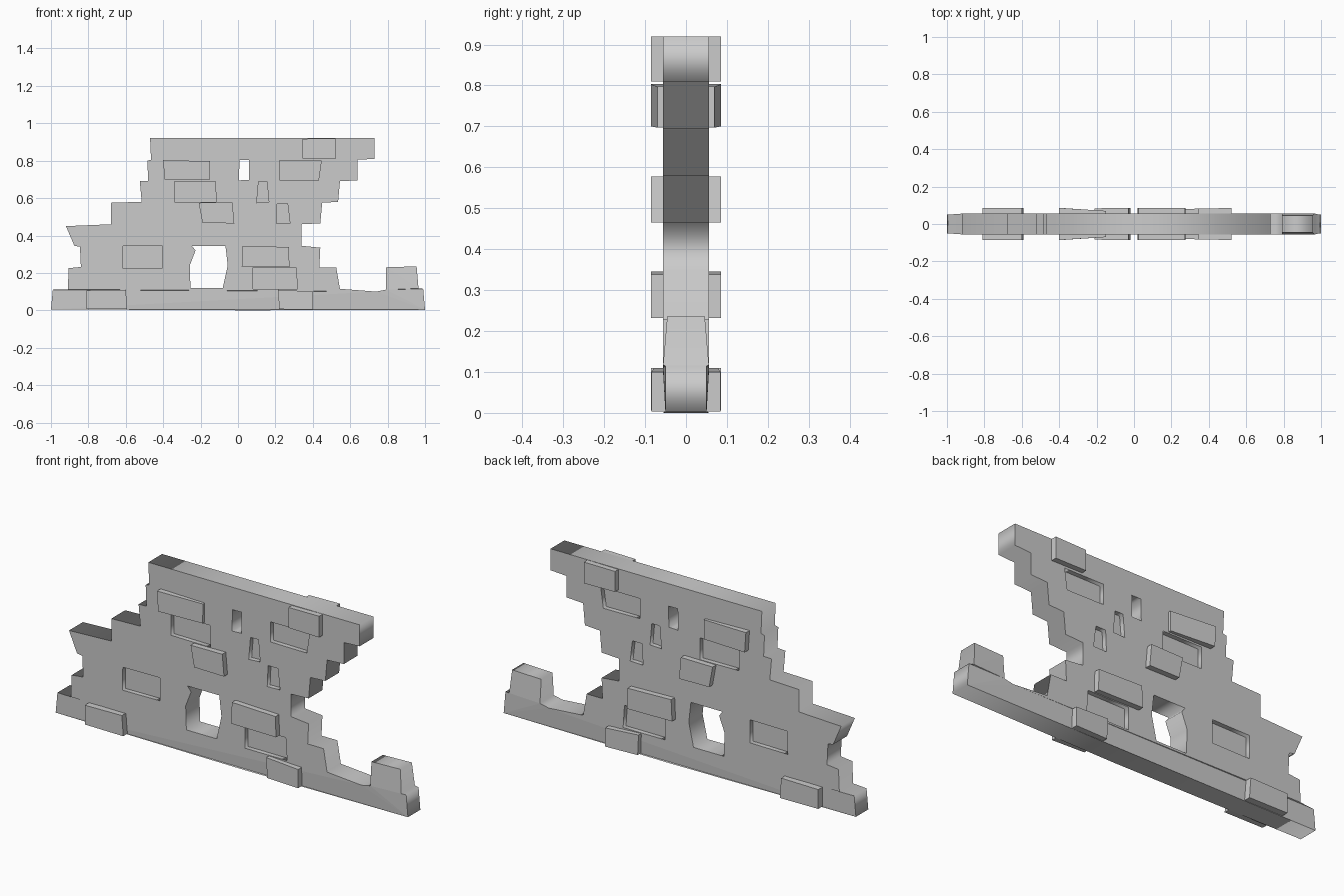
import bpy, bmesh

if "Cube" in bpy.data.objects:
    bpy.data.objects.remove(bpy.data.objects["Cube"])

HALF = 0.056      # half thickness of the wall

# Stepped silhouette (x, z), clockwise from the lower left
outline = [(-1, .005), (-.99, .11), (-.91, .112), (-.905, .225), (-.84, .232), (-.845, .34),
           (-.875, .345), (-.92, .45), (-.68, .46), (-.68, .575), (-.515, .58), (-.525, .69),
           (-.48, .692), (-.485, .80), (-.465, .805), (-.47, .92), (.73, .92), (.73, .81),
           (.64, .805), (.64, .695), (.545, .69), (.535, .58), (.45, .575), (.44, .465),
           (.34, .46), (.34, .345), (.44, .335), (.435, .23), (.525, .23), (.545, .115),
           (.74, .10), (.79, .11), (.79, .23), (.955, .235), (.965, .117), (.99, .115),
           (1, .003), (.06, 0)]

# Openings right through the wall
window = [(-.254, .118), (-.258, .24), (-.227, .32), (-.247, .345),
          (-.067, .345), (-.055, .24), (-.082, .118)]
slot = [(.005, .695), (.008, .805), (.06, .805), (.058, .697)]

# Sunken stones (both faces): quad corners lower left, upper left, upper right, lower right
sunken = [
    [(-.34, .58), (-.34, .69), (-.12, .69), (-.118, .578)],
    [(-.617, .225), (-.615, .343), (-.403, .345), (-.403, .227)],
    [(.08, .113), (.08, .229), (.31, .229), (.318, .113)],
    [(.223, .697), (.223, .80), (.445, .80), (.43, .695)],
    [(.10, .575), (.11, .69), (.155, .69), (.165, .578)],
    [(.205, .463), (.21, .572), (.265, .572), (.278, .465)],
]

# Proud stones (both faces): quad, depth at left end, depth at right end
proud = [
    ([(-.393, .70), (-.40, .803), (-.15, .797), (-.152, .697)], .086, .070),
    ([(-.19, .467), (-.21, .575), (-.03, .577), (-.02, .465)], .084, .085),
    ([(-.81, .008), (-.81, .107), (-.60, .11), (-.592, .006)], .085, .085),
    ([(.02, .235), (.025, .345), (.272, .338), (.275, .232)], .085, .085),
    ([(.22, .006), (.215, .11), (.40, .10), (.40, .004)], .078, .084),
    ([(.345, .812), (.345, .917), (.52, .919), (.52, .81)], .083, .085),
]


def prism(name, quad, left, right):
    """Four-sided stone running through the wall, proud or sunk on both faces."""
    bm = bmesh.new()
    depth = (left, left, right, right)
    front = [bm.verts.new((x, -d, z)) for (x, z), d in zip(quad, depth)]
    back = [bm.verts.new((x, d, z)) for (x, z), d in zip(quad, depth)]
    bm.faces.new(front)
    bm.faces.new(back[::-1])
    for i in range(4):
        j = (i + 1) % 4
        bm.faces.new((front[i], back[i], back[j], front[j]))
    bmesh.ops.recalc_face_normals(bm, faces=bm.faces)
    me = bpy.data.meshes.new(name)
    bm.to_mesh(me)
    bm.free()
    ob = bpy.data.objects.new(name, me)
    bpy.context.collection.objects.link(ob)
    return ob


# Wall body: filled profile with openings, extruded both ways
curve = bpy.data.curves.new("wall_profile", 'CURVE')
curve.dimensions = '2D'
curve.fill_mode = 'BOTH'
curve.extrude = HALF
for loop in [outline, window, slot] + sunken:
    sp = curve.splines.new('POLY')
    sp.points.add(len(loop) - 1)
    for p, (x, z) in zip(sp.points, loop):
        p.co = (x, z, 0, 1)
    sp.use_cyclic_u = True
helper = bpy.data.objects.new("wall_profile", curve)
bpy.context.collection.objects.link(helper)
bpy.context.view_layer.update()
mesh = bpy.data.meshes.new_from_object(
    helper.evaluated_get(bpy.context.evaluated_depsgraph_get()))
bpy.data.objects.remove(helper)

# Stand the profile up and narrow the worn end stones
bm = bmesh.new()
bm.from_mesh(mesh)
bmesh.ops.remove_doubles(bm, verts=bm.verts, dist=1e-5)
for v in bm.verts:
    x, z, d = v.co
    if x > .75 and z > .2:
        d *= .82
    elif abs(x) > .97:
        d *= .9
    v.co = (x, -d, z)
bmesh.ops.recalc_face_normals(bm, faces=bm.faces)
bm.to_mesh(mesh)
bm.free()
wall = bpy.data.objects.new("ruined_wall", mesh)
bpy.context.collection.objects.link(wall)

# Individual stones
for i, q in enumerate(sunken):
    prism(f"sunken_stone_{i + 1}", q, .032, .032)
for i, (q, a, b) in enumerate(proud):
    prism(f"proud_stone_{i + 1}", q, a, b)
